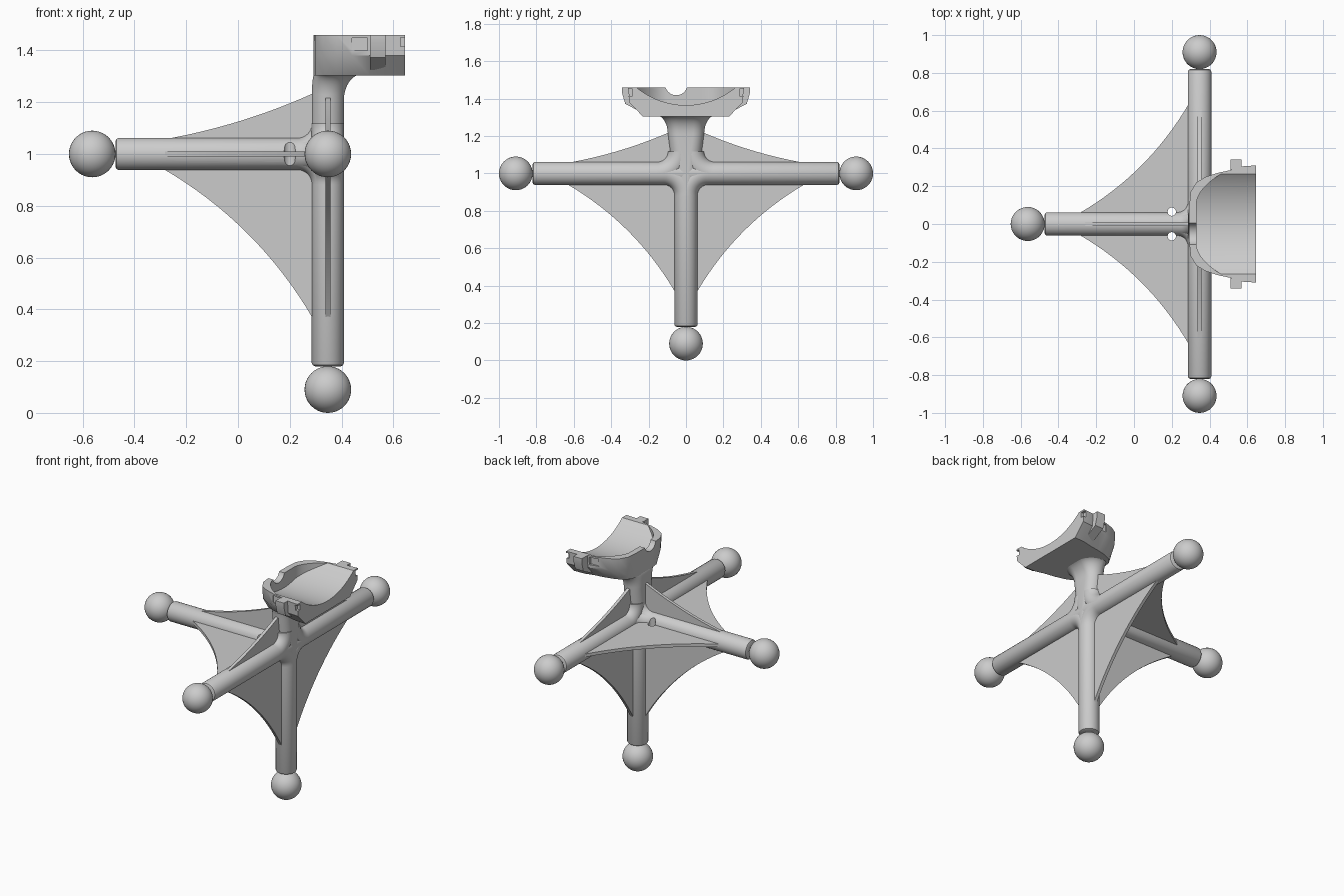
import bpy, bmesh
from math import sin, cos, pi, sqrt
from mathutils import Vector as V

if "Cube" in bpy.data.objects:
    bpy.data.objects.remove(bpy.data.objects["Cube"])

HUB = V((0.347, 0, 1.0))
R, FIL, BALL = 0.0622, 0.055, 0.09
X, Y, Z = V((1, 0, 0)), V((0, 1, 0)), V((0, 0, 1))


def loft(bm, rings):
    """Skin closed rings of equal length and cap both ends."""
    vs = [[bm.verts.new(p) for p in r] for r in rings]
    n = len(vs[0])
    fs = [bm.faces.new((a[i], a[(i + 1) % n], b[(i + 1) % n], b[i]))
          for a, b in zip(vs, vs[1:]) for i in range(n)]
    fs += [bm.faces.new(vs[0][::-1]), bm.faces.new(vs[-1])]
    bmesh.ops.recalc_face_normals(bm, faces=fs)


def finish(name, bm, angle=35):
    me = bpy.data.meshes.new(name)
    bm.to_mesh(me)
    bm.free()
    ob = bpy.data.objects.new(name, me)
    bpy.context.collection.objects.link(ob)
    shade(ob, angle)
    return ob


def shade(ob, angle=35):
    bpy.ops.object.select_all(action='DESELECT')
    ob.select_set(True)
    bpy.context.view_layer.objects.active = ob
    bpy.ops.object.shade_smooth_by_angle(angle=angle * pi / 180)


def lofted(name, rings):
    bm = bmesh.new()
    loft(bm, rings)
    return finish(name, bm)


def prism(name, pts, thick):
    """Slab from a planar outline, extruded by +-thick."""
    return lofted(name, [[p - thick for p in pts], [p + thick for p in pts]])


def box(name, lo, hi):
    pts = [V((x, y, lo[2])) for x, y in
           ((lo[0], lo[1]), (hi[0], lo[1]), (hi[0], hi[1]), (lo[0], hi[1]))]
    return lofted(name, [pts, [p + Z * (hi[2] - lo[2]) for p in pts]])


def circle(c, u, v, r, n=48):
    return [c + r * (u * cos(2 * pi * i / n) + v * sin(2 * pi * i / n)) for i in range(n)]


def cut(targets, cutters):
    for ob in targets:
        bpy.context.view_layer.objects.active = ob
        for c in cutters:
            m = ob.modifiers.new("cut", 'BOOLEAN')
            m.operation, m.solver, m.object = 'DIFFERENCE', 'EXACT', c
            bpy.ops.object.modifier_apply(modifier=m.name)
        shade(ob)
    for c in cutters:
        bpy.data.objects.remove(c)


# Round arms with ball ends
arms = {"left": -X, "front": -Y, "back": Y, "lower": -Z}
arm_obs = {}
for name, d in arms.items():
    u = Z if d.z == 0 else X
    w = d.cross(u)
    L = 0.82
    arm_obs[name] = lofted(name + "_arm", [circle(HUB + d * t, u, w, r) for t, r in
                           ((-0.01, R), (L - 0.012, R), (L - 0.004, R - 0.004), (L, R - 0.012))])
    bm = bmesh.new()
    bmesh.ops.create_uvsphere(bm, u_segments=36, v_segments=20, radius=BALL)
    bmesh.ops.translate(bm, verts=bm.verts, vec=HUB + d * 0.91)
    finish(name + "_ball", bm, 60)

# Quarter-bend fillets where the arms meet
bm = bmesh.new()
for a, b, off in [(-X, Y, V()), (-X, -Y, V()), (-X, Z, V()), (-X, -Z, V()), (Y, -Z, V()),
                  (-Y, -Z, V()), (Y, Z, Y * 0.035), (-Y, Z, -Y * 0.035)]:
    C, w = HUB + off + (R + FIL) * (a + b), a.cross(b)
    rings = []
    for i in range(13):
        n = a * cos(i * pi / 24) + b * sin(i * pi / 24)
        rings.append(circle(C - n * (R + FIL), n, w, R))
    loft(bm, rings)
finish("hub_fillets", bm)

# Widened neck flaring into the cradle
levels = [(0.94, 0), (1.21, 0)] + [(1.21 + 0.1 * sin(k * pi / 16), 1 - cos(k * pi / 16))
                                   for k in range(1, 9)]
rings = []
for z, f in levels:
    ring = []
    wide = 0.0 if z < 1 else 0.035
    for i in range(48):
        c, s = cos(2 * pi * (i + .5) / 48), sin(2 * pi * (i + .5) / 48)
        rx = R + (0.075 * f if c > 0 else -0.01 * f)
        ring.append(V((HUB.x + c * rx, s * (R + 0.06 * f) + (wide if s > 0 else -wide), z)))
    rings.append(ring)
lofted("neck", rings)


# Thin webs with concave free edges
def web(name, a, b, start, ctrl, end):
    pts = [(0, 0), (start[0], 0)]
    for i in range(17):
        t = i / 16
        pts.append(tuple((1 - t) ** 2 * start[k] + 2 * t * (1 - t) * ctrl[k] + t * t * end[k]
                         for k in (0, 1)))
    pts.append((0, end[1]))
    return prism(name, [HUB + a * p[0] + b * p[1] for p in pts], a.cross(b) * 0.01)


big = ((0.64, 0.055), (0.27, 0.27), (0.055, 0.64))
small = ((0.64, 0.055), (0.33, 0.11), (0.055, 0.235))
flat_webs = [web("front_flat_web", -X, -Y, *big), web("back_flat_web", -X, Y, *big)]
for name in ("left", "front", "back"):
    web(name + "_lower_web", arms[name], -Z, *big)
    web(name + "_upper_web", arms[name], Z, *small)

# Two pin holes beside the left arm
cut(flat_webs + [arm_obs["left"]],
    [lofted("hole_cutter", [circle(V((0.2, s * 0.065, z)), X, Y, 0.022, 24) for z in (0.9, 1.1)])
     for s in (-1, 1)])

# Cradle body
half = [(0.292, 0.09), (0.30, 0.17), (0.33, 0.22), (0.38, 0.25), (0.44, 0.27),
        (0.51, 0.285), (0.57, 0.305), (0.645, 0.31)]
outline = half + [(x, -y) for x, y in reversed(half)]
cradle = lofted("cradle", [[V((x, y * k, z)) for x, y in outline]
                           for z, k in ((1.303, 0.74), (1.38, 0.98), (1.46, 1.0))])

# Hollow: cylindrical trough with a rounded back end
RC = 0.417
rings = []
for i in range(41):
    y = -0.275 + 0.55 * i / 40
    z = 1.365 + RC - sqrt(RC * RC - y * y)
    xb = 0.33 + 0.13 * (max(0, abs(y) - 0.1) / 0.165) ** 2
    rings.append([V((xb, y, z)), V((0.7, y, z)), V((0.7, y, 1.6)), V((xb, y, 1.6))])
cutters = [lofted("trough_cutter", rings),
           lofted("notch_cutter", [circle(V((x, -0.052, 1.478)), Y, Z, 0.06) for x in (0.2, 0.4)])]
for s in (-1, 1):
    for x0, x1, y0, z0, z1 in ((0.44, 0.5, 0.262, 1.40, 1.448), (0.627, 0.66, 0.285, 1.415, 1.45)):
        cutters.append(box("slot_cutter", (x0, min(s * y0, s * .4), z0), (x1, max(s * y0, s * .4), z1)))
cut([cradle], cutters)

# Side clips on the cradle
for name, s in (("front", -1), ("back", 1)):
    pts = [(0.235, 1.325), (0.325, 1.372), (0.342, 1.43), (0.342, 1.46), (0.288, 1.46)]
    prism(name + "_clip", [V((0.54, s * y, z)) for y, z in pts], X * 0.03)
